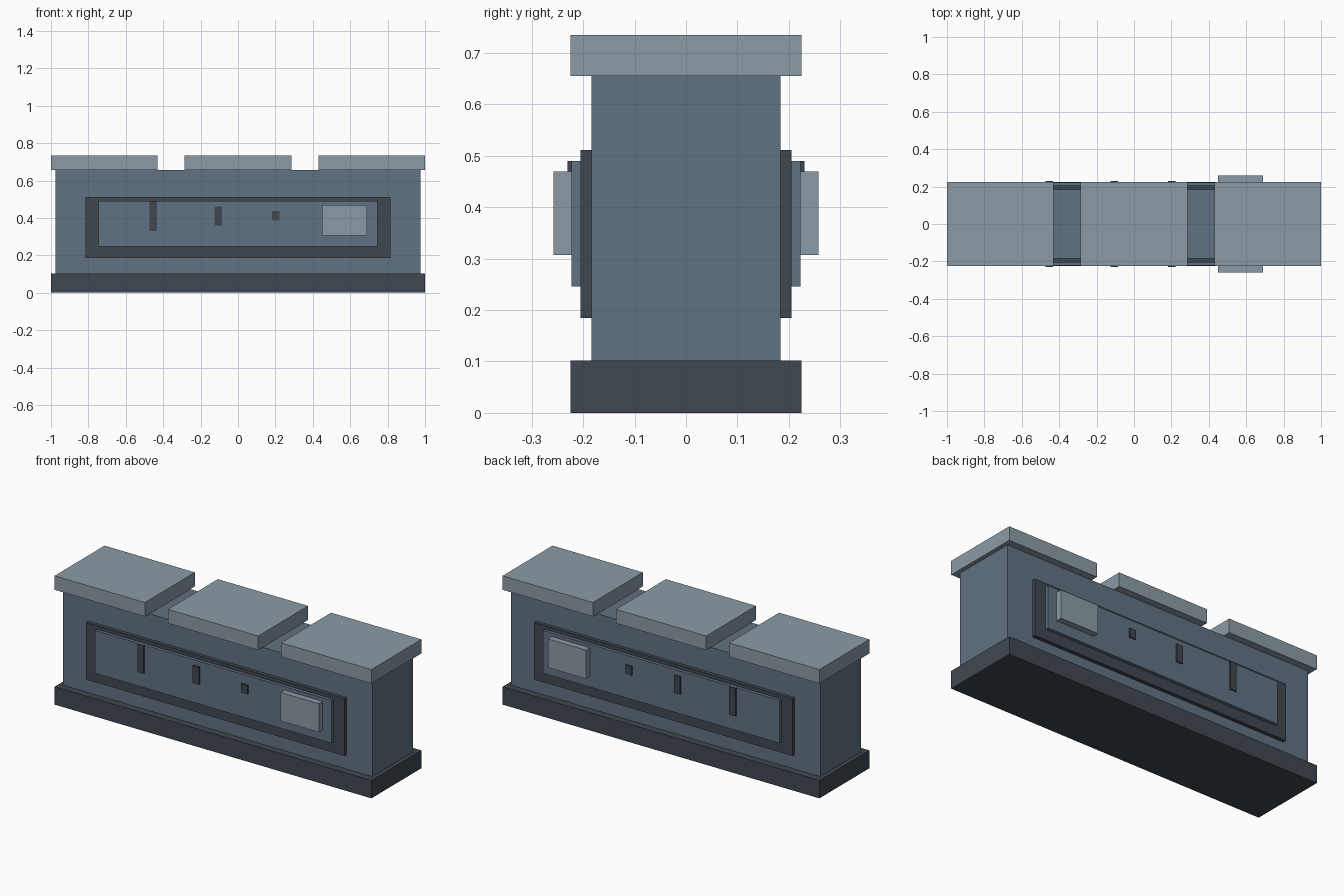
import bpy, bmesh

if "Cube" in bpy.data.objects:
    bpy.data.objects.remove(bpy.data.objects["Cube"])


def material(name, rgb):
    m = bpy.data.materials.new(name)
    m.diffuse_color = (*rgb, 1)
    m.use_nodes = True
    m.node_tree.nodes["Principled BSDF"].inputs["Base Color"].default_value = m.diffuse_color
    return m


LIGHT = material("light_grey", (0.26, 0.33, 0.38))
MID = material("slate_blue", (0.12, 0.17, 0.225))
DARK = material("charcoal", (0.05, 0.064, 0.08))


def box(name, x, y, z, mat, both_sides=False):
    """Box from (min, max) ranges; both_sides mirrors it front to back."""
    bm = bmesh.new()
    bmesh.ops.create_cube(bm, size=1)
    for v in bm.verts:
        v.co = [r[0] if c < 0 else r[1] for c, r in zip(v.co, (x, y, z))]
    me = bpy.data.meshes.new(name)
    bm.to_mesh(me)
    bm.free()
    me.materials.append(mat)
    ob = bpy.data.objects.new(name, me)
    bpy.context.collection.objects.link(ob)
    if both_sides:
        mod = ob.modifiers.new("Mirror", "MIRROR")
        mod.use_axis = (False, True, False)
        mod.use_clip = False
        mod.use_mirror_merge = False
    return ob


# Main wall and plinth
box("base", (-1, 1), (-0.225, 0.225), (0, 0.102), DARK)
box("wall", (-0.977, 0.977), (-0.184, 0.184), (0.102, 0.655), MID)

# Three cap blocks along the top
for i, cx in enumerate((-0.715, 0, 0.715)):
    box(f"top_cap_{i + 1}", (cx - 0.285, cx + 0.285), (-0.225, 0.225),
        (0.655, 0.735), LIGHT)

# Layered panels on front and back
box("panel_frame", (-0.815, 0.815), (-0.205, -0.184), (0.185, 0.511), DARK, True)
box("panel", (-0.746, 0.746), (-0.223, -0.205), (0.246, 0.49), MID, True)

# Shrinking slots leading to the raised plate
for i, (cx, z0, z1) in enumerate(((-0.454, 0.33, 0.49),
                                  (-0.105, 0.36, 0.46),
                                  (0.201, 0.387, 0.438))):
    box(f"marker_bar_{i + 1}", (cx - 0.02, cx + 0.02), (-0.231, -0.223),
        (z0, z1), DARK, True)
box("raised_plate", (0.45, 0.691), (-0.258, -0.223), (0.307, 0.47), LIGHT, True)
